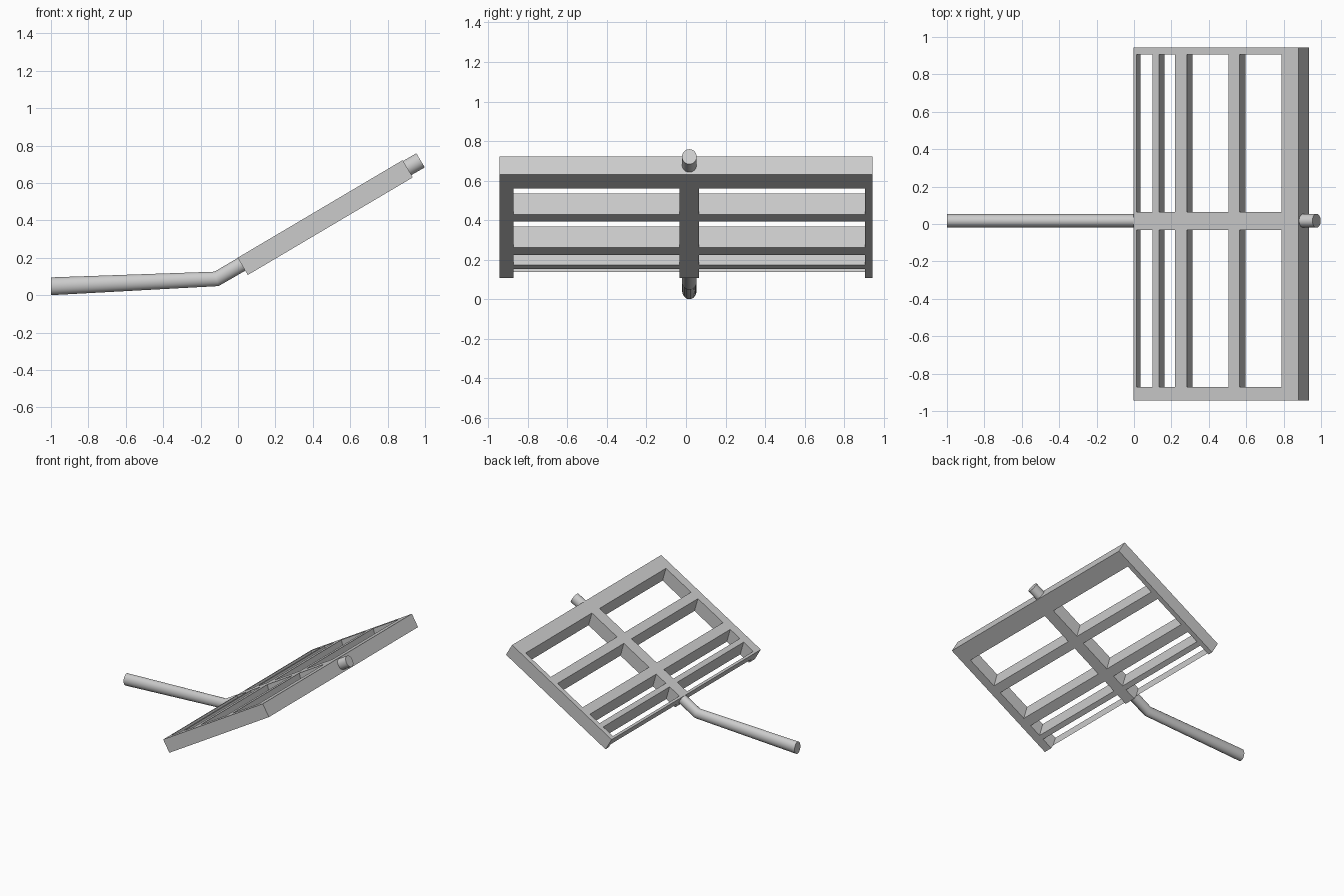
import bpy, bmesh, math
from mathutils import Vector

if "Cube" in bpy.data.objects:
    bpy.data.objects.remove(bpy.data.objects["Cube"])

ANGLE = math.radians(30.6)
U = Vector((math.cos(ANGLE), 0, math.sin(ANGLE)))     # up the slope
N = Vector((-math.sin(ANGLE), 0, math.cos(ANGLE)))    # out of the top face
ORIGIN = Vector((-0.002, 0, 0.2))
LENGTH, DEPTH, LEAN = 1.025, 0.107, 0.028


def finish(name, bm):
    bmesh.ops.recalc_face_normals(bm, faces=bm.faces)
    mesh = bpy.data.meshes.new(name)
    bm.to_mesh(mesh)
    bm.free()
    obj = bpy.data.objects.new(name, mesh)
    bpy.context.collection.objects.link(obj)
    return obj


def prism(name, profile, y0, y1):
    """Extrude a (distance along slope, depth) profile from y0 to y1."""
    bm = bmesh.new()
    rings = []
    for y in (y0, y1):
        rings.append([bm.verts.new(ORIGIN + U * s - N * d + Vector((0, y, 0)))
                      for s, d in profile])
    a, b = rings
    bm.faces.new(a)
    bm.faces.new(b)
    for i in range(len(a)):
        j = (i + 1) % len(a)
        bm.faces.new((a[i], a[j], b[j], b[i]))
    return finish(name, bm)


# Rails running up the slope
rails = {"front_rail": (-0.944, -0.872),
         "centre_rail": (-0.032, 0.065),
         "back_rail": (0.905, 0.944)}
rail_profile = [(0, 0), (LENGTH, 0), (LENGTH, DEPTH), (0, DEPTH)]
for name, (y0, y1) in rails.items():
    prism(name, rail_profile, y0, y1)

# Leaning cross slats: lowest is a clipped wedge, topmost has a square outer face
slats = {"lip_slat": [(0, 0), (0.018, 0), (0, 0.072)],
         "top_beam": [(0.918, 0), (LENGTH, 0), (LENGTH, DEPTH), (0.918 - LEAN, DEPTH)]}
for name, s0, s1 in (("lower_slat", 0.118, 0.157),
                     ("middle_slat", 0.256, 0.330),
                     ("upper_slat", 0.589, 0.659)):
    slats[name] = [(s0, 0), (s1, 0), (s1 - LEAN, DEPTH), (s0 - LEAN, DEPTH)]
bays = {"front": (-0.872, -0.032), "back": (0.065, 0.905)}
for name, profile in slats.items():
    for side, (y0, y1) in bays.items():
        prism(f"{name}_{side}", profile, y0, y1)

# Bent oval pole: centre, tilt of the cross-section, in-plane radius
SIDES = 32
stations = [((-1.0, 0.0475), 0, 0.0475),
            ((-0.115, 0.087), math.radians(16), 0.040),
            ((0.976, 0.721), ANGLE, 0.044)]
bm = bmesh.new()
rings = []
for (x, z), tilt, r in stations:
    across = Vector((-math.sin(tilt), 0, math.cos(tilt)))
    ring = []
    for i in range(SIDES):
        t = 2 * math.pi * i / SIDES
        ring.append(bm.verts.new(Vector((x, 0.017 + 0.037 * math.cos(t), z))
                                 + across * r * math.sin(t)))
    rings.append(ring)
for a, b in zip(rings, rings[1:]):
    for i in range(SIDES):
        j = (i + 1) % SIDES
        bm.faces.new((a[i], a[j], b[j], b[i]))
bm.faces.new(rings[0])
bm.faces.new(rings[-1])
pole = finish("bent_pole", bm)
bpy.context.view_layer.objects.active = pole
pole.select_set(True)
bpy.ops.object.shade_smooth_by_angle(angle=math.radians(35))
